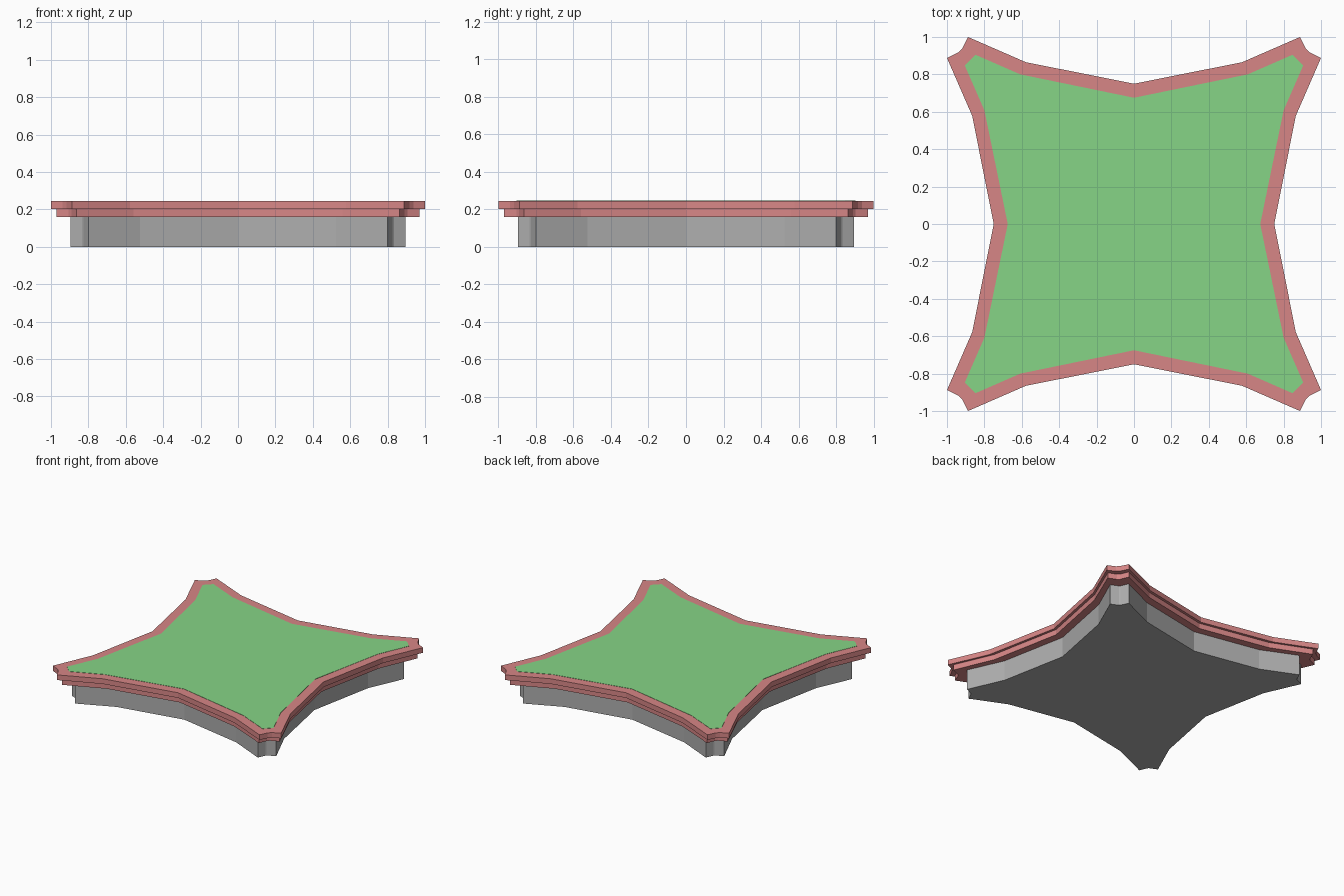
import bpy
from math import atan2

cube = bpy.data.objects.get("Cube")
if cube:
    bpy.data.objects.remove(cube, do_unlink=True)


def material(name, rgb):
    mat = bpy.data.materials.new(name)
    mat.use_nodes = True
    mat.diffuse_color = (*rgb, 1)
    mat.node_tree.nodes["Principled BSDF"].inputs["Base Color"].default_value = (*rgb, 1)
    return mat


def star_outline(octant):
    """Mirror an eighth of the outline (from the +x axis to the diagonal) all round."""
    quarter = octant + [(y, x) for x, y in octant]
    points = {(sx * x, sy * y) for x, y in quarter for sx in (1, -1) for sy in (1, -1)}
    return sorted(points, key=lambda p: atan2(p[1], p[0]))


def slab(name, octant, bottom, top, mat):
    """Extrude a star outline between two heights."""
    outline = star_outline(octant)
    n = len(outline)
    verts = [(x, y, z) for z in (bottom, top) for x, y in outline]
    faces = [list(range(n))[::-1], list(range(n, 2 * n))]
    faces += [(i, (i + 1) % n, (i + 1) % n + n, i + n) for i in range(n)]
    mesh = bpy.data.meshes.new(name)
    mesh.from_pydata(verts, [], faces)
    mesh.materials.append(mat)
    obj = bpy.data.objects.new(name, mesh)
    bpy.context.collection.objects.link(obj)
    return obj


grey = material("grey wall", (0.42, 0.42, 0.42))
pink = material("pink rim", (0.68, 0.24, 0.24))
green = material("green field", (0.24, 0.66, 0.24))

# Base wall
slab("base_wall", [(0.67, 0), (0.772, 0.525), (0.895, 0.8), (0.835, 0.827)], 0, 0.16, grey)
# Two stepped rims
slab("lower_rim", [(0.73, 0), (0.84, 0.56), (0.97, 0.863), (0.905, 0.89)], 0.16, 0.203, pink)
slab("upper_rim", [(0.75, 0), (0.865, 0.578), (1.0, 0.888), (0.939, 0.918)], 0.203, 0.244, pink)
# Thin surface plate lying on the rim
slab("field_surface", [(0.675, 0), (0.8, 0.608), (0.905, 0.848)], 0.243, 0.246, green)
